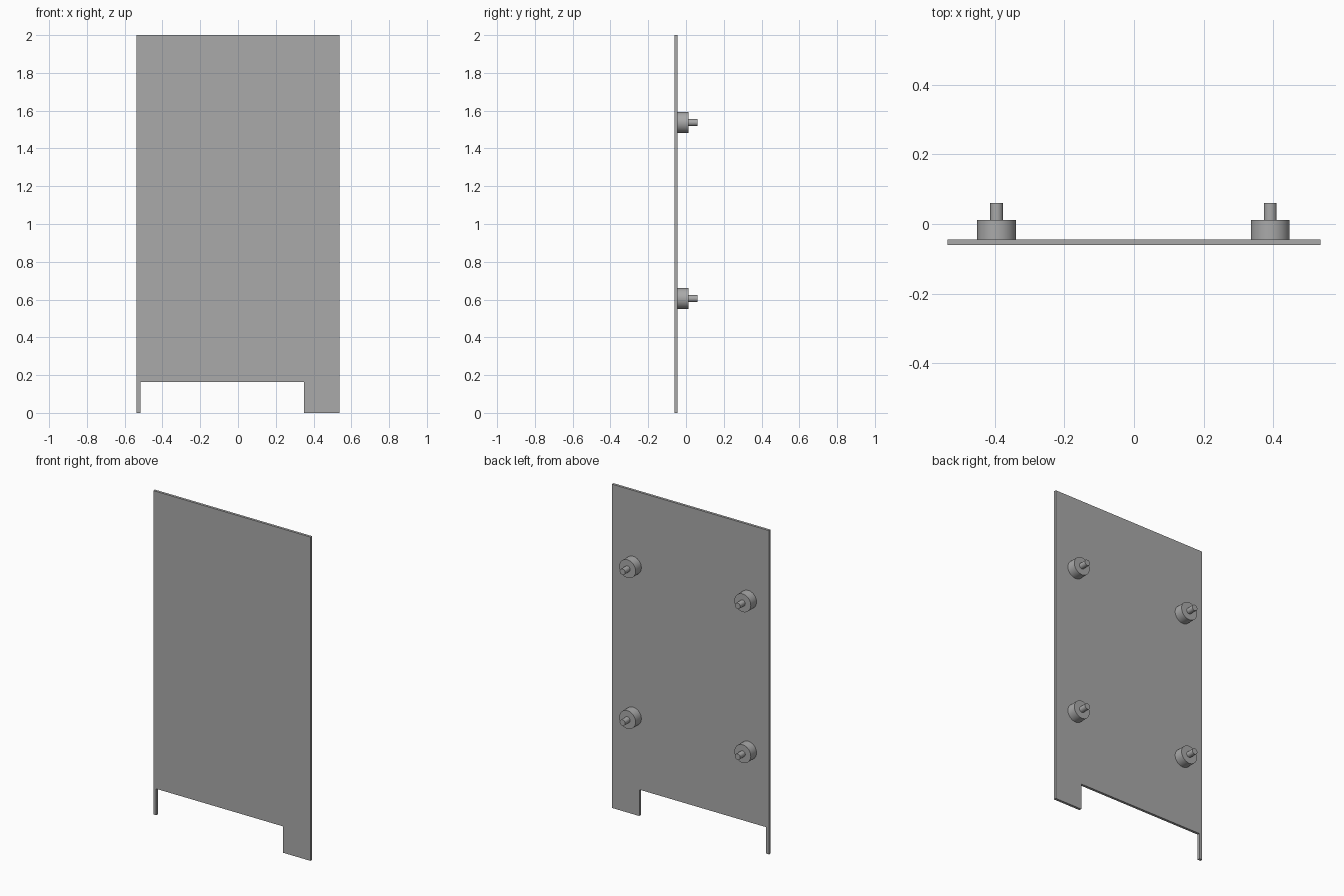
import bpy
import bmesh
import math
from mathutils import Matrix, Vector

cube = bpy.data.objects.get("Cube")
if cube:
    bpy.data.objects.remove(cube, do_unlink=True)

# Single grey finish
grey = bpy.data.materials.new("plain_grey")
grey.use_nodes = True
colour = (0.4, 0.4, 0.4, 1.0)
grey.diffuse_color = colour
grey.node_tree.nodes["Principled BSDF"].inputs["Base Color"].default_value = colour

FRONT, BACK = -0.06, -0.044
BOSS_END, PIN_END = 0.012, 0.061


def add_object(name, bm):
    bmesh.ops.recalc_face_normals(bm, faces=bm.faces[:])
    mesh = bpy.data.meshes.new(name)
    bm.to_mesh(mesh)
    bm.free()
    mesh.materials.append(grey)
    obj = bpy.data.objects.new(name, mesh)
    bpy.context.collection.objects.link(obj)
    return obj


def smooth(obj):
    bpy.ops.object.select_all(action="DESELECT")
    obj.select_set(True)
    bpy.context.view_layer.objects.active = obj
    bpy.ops.object.shade_smooth_by_angle(angle=math.radians(30))


def rod(name, x, z, radius, y0, y1):
    """Solid cylinder running from y0 to y1."""
    bm = bmesh.new()
    bmesh.ops.create_cone(bm, cap_ends=True, segments=48, radius1=radius,
                          radius2=radius, depth=y1 - y0,
                          matrix=Matrix.Rotation(math.pi / 2, 4, "X"))
    obj = add_object(name, bm)
    obj.location = (x, (y0 + y1) / 2, z)
    smooth(obj)


# Flat panel with an off-centre notch leaving a thin and a wide foot
outline = [(-0.537, 0), (-0.517, 0), (-0.517, 0.163), (0.35, 0.163),
           (0.35, 0), (0.537, 0), (0.537, 2), (-0.537, 2)]
bm = bmesh.new()
face = bm.faces.new([bm.verts.new((x, FRONT, z)) for x, z in outline])
grown = bmesh.ops.extrude_face_region(bm, geom=[face])
bmesh.ops.translate(bm, vec=Vector((0, BACK - FRONT, 0)),
                    verts=[v for v in grown["geom"] if isinstance(v, bmesh.types.BMVert)])
add_object("panel", bm)

# Four rear mounts, each a round boss with a thin pin
for level, z in (("lower", 0.605), ("upper", 1.537)):
    for side, x in (("right", -0.395), ("left", 0.392)):
        rod(f"{level}_{side}_boss", x, z, 0.056, BACK, BOSS_END)
        rod(f"{level}_{side}_pin", x, z, 0.0185, BOSS_END, PIN_END)
